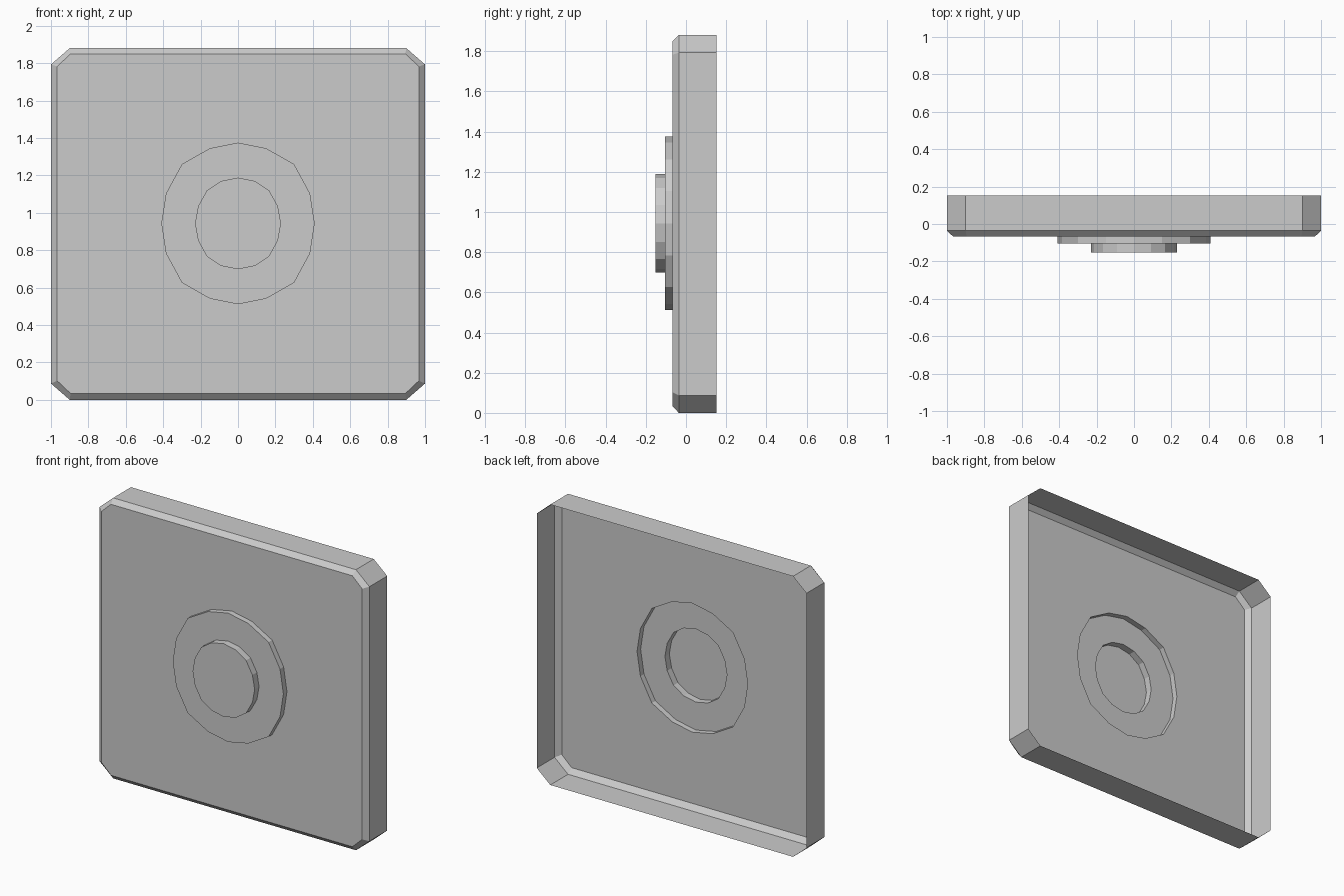
import bpy, bmesh

if "Cube" in bpy.data.objects:
    bpy.data.objects.remove(bpy.data.objects["Cube"])

CZ = 0.943  # height of the round boss centre


def mirrored(quarter):
    """Closed loop from a quarter outline running from top (x=0) to side (z=0)."""
    q = quarter
    loop = list(q)
    loop += [(x, -z) for x, z in reversed(q)]
    loop += [(-x, -z) for x, z in q]
    loop += [(-x, z) for x, z in reversed(q)]
    out = []
    for p in loop:
        p = (p[0] + 0.0, p[1] + 0.0)
        if not out or p != out[-1]:
            out.append(p)
    if out[0] == out[-1]:
        out.pop()
    return out


def ring(bm, loop, y, cz):
    return [bm.verts.new((x, y, z + cz)) for x, z in loop]


def bridge(bm, a, b):
    n = len(a)
    for i in range(n):
        j = (i + 1) % n
        bm.faces.new((a[i], a[j], b[j], b[i]))


def edges_of(bm, r):
    return [bm.edges.get((r[i], r[(i + 1) % len(r)])) or
            bm.edges.new((r[i], r[(i + 1) % len(r)])) for i in range(len(r))]


outer = mirrored([(0.90, 0.94), (1.0, 0.853)])
inner = mirrored([(0.895, 0.908), (0.967, 0.84)])
big = mirrored([(0, 0.432), (0.15, 0.402), (0.30, 0.317), (0.385, 0.16), (0.41, 0)])
small = mirrored([(0, 0.245), (0.09, 0.227), (0.166, 0.177), (0.213, 0.092), (0.23, 0)])

bm = bmesh.new()
# open-backed rim and front bevel
back = ring(bm, outer, 0.152, 0.94)
edge = ring(bm, outer, -0.036, 0.94)
face = ring(bm, inner, -0.067, 0.942)
bridge(bm, back, edge)
bridge(bm, edge, face)
# stepped round boss, hollow from behind
b0 = ring(bm, big, -0.067, CZ)
b1 = ring(bm, big, -0.105, CZ)
s0 = ring(bm, small, -0.105, CZ)
s1 = ring(bm, small, -0.152, CZ)
bridge(bm, b0, b1)
bridge(bm, b1, s0)
bridge(bm, s0, s1)
bm.faces.new(s1)
# flat front between the bevel and the boss
bmesh.ops.triangle_fill(bm, use_beauty=True, use_dissolve=False,
                        edges=edges_of(bm, face) + edges_of(bm, b0))
bmesh.ops.recalc_face_normals(bm, faces=bm.faces)
# keep the outside facing outwards
bm.faces.ensure_lookup_table()
cap = next(f for f in bm.faces if all(abs(v.co.y + 0.152) < 1e-5 for v in f.verts))
if cap.normal.y > 0:
    bmesh.ops.reverse_faces(bm, faces=bm.faces)

mesh = bpy.data.meshes.new("wall_panel")
bm.to_mesh(mesh)
bm.free()
obj = bpy.data.objects.new("wall_panel", mesh)
bpy.context.collection.objects.link(obj)
